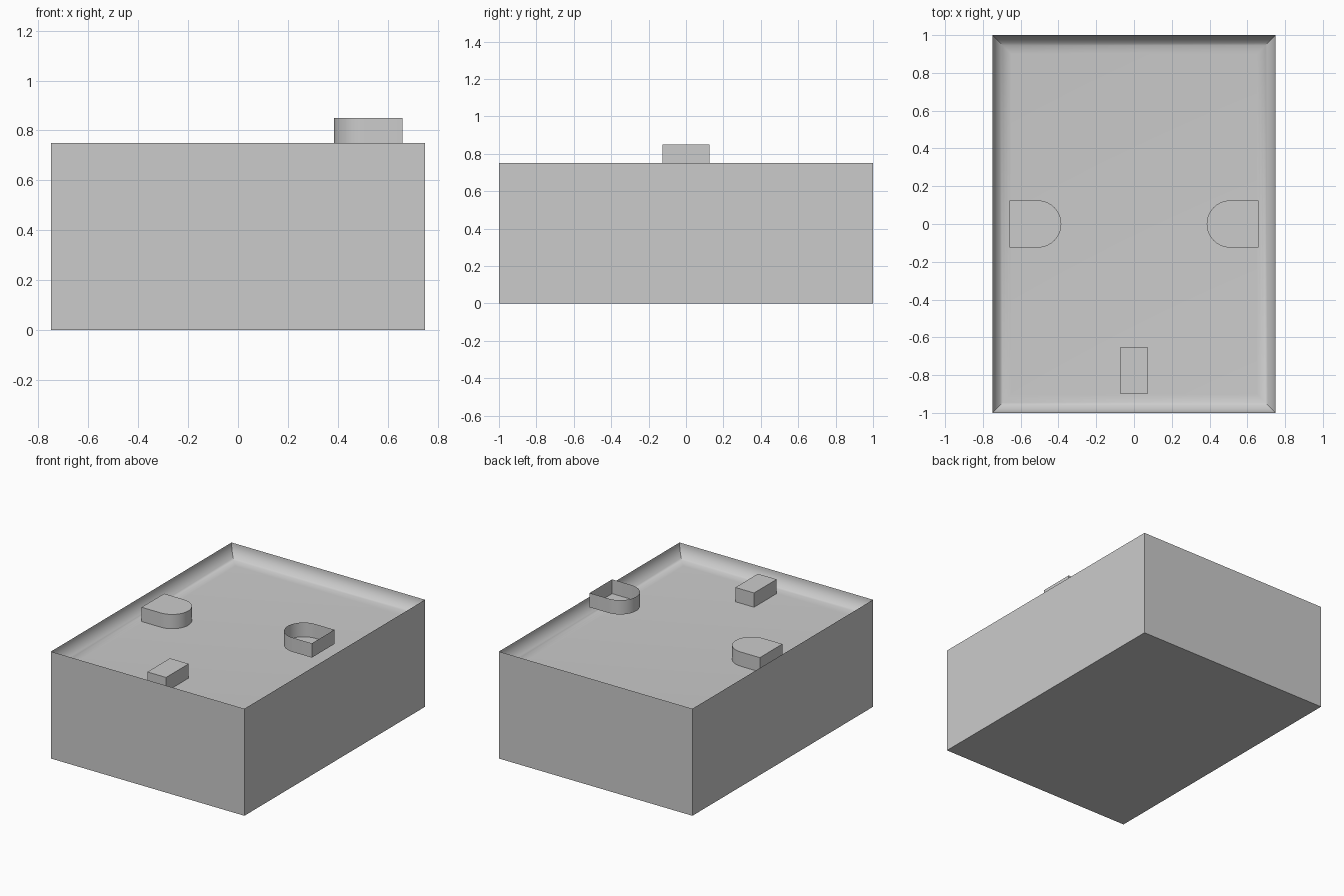
import bpy, bmesh, math

if "Cube" in bpy.data.objects:
    bpy.data.objects.remove(bpy.data.objects["Cube"])

W, D, H = 0.75, 1.0, 0.75      # half width, half depth, height
R = 0.10                       # recess depth and cove radius


def finish(name, bm, angle=None):
    bmesh.ops.recalc_face_normals(bm, faces=bm.faces[:])
    mesh = bpy.data.meshes.new(name)
    bm.to_mesh(mesh)
    bm.free()
    ob = bpy.data.objects.new(name, mesh)
    bpy.context.collection.objects.link(ob)
    if angle:
        bpy.ops.object.select_all(action='DESELECT')
        ob.select_set(True)
        bpy.context.view_layer.objects.active = ob
        bpy.ops.object.shade_smooth_by_angle(angle=math.radians(angle))
    return ob


def bridge(bm, a, b):
    n = len(a)
    for i in range(n):
        j = (i + 1) % n
        bm.faces.new((a[i], a[j], b[j], b[i]))


# Box body: stacked rectangles up the walls, then down a concave cove to the floor
def body():
    bm = bmesh.new()
    steps = 10
    profile = [(0, 0)]
    for i in range(steps + 1):
        t = math.pi / 2 * i / steps
        profile.append((R * (1 - math.cos(t)), H - R * math.sin(t)))
    rings = []
    for inset, z in profile:
        x, y = W - inset, D - inset
        rings.append([bm.verts.new((sx * x, sy * y, z))
                      for sx, sy in ((-1, -1), (1, -1), (1, 1), (-1, 1))])
    for a, b in zip(rings, rings[1:]):
        bridge(bm, a, b)
    bm.faces.new(rings[0])
    bm.faces.new(rings[-1])
    finish("box_body", bm, 40)


# D-shaped shell: round end towards the centre, one capped end, one open end
def d_shell(name, side, z_cap, z_open):
    bm = bmesh.new()
    r, cx, flat, segs = 0.125, 0.51, 0.66, 20
    outline = [(flat, r)]
    for i in range(segs + 1):
        t = math.pi / 2 + math.pi * i / segs
        outline.append((cx + r * math.cos(t), r * math.sin(t)))
    outline.append((flat, -r))
    cap, rim = ([bm.verts.new((side * x, y, z)) for x, y in outline]
                for z in (z_cap, z_open))
    bridge(bm, cap, rim)
    bm.faces.new(cap)
    finish(name, bm, 40)


# Small rectangular block near the front
def front_block():
    bm = bmesh.new()
    bmesh.ops.create_cube(bm, size=1)
    bmesh.ops.scale(bm, vec=(0.145, 0.25, R), verts=bm.verts)
    bmesh.ops.translate(bm, vec=(0, -0.775, H - R / 2), verts=bm.verts)
    finish("front_block", bm)


body()
d_shell("left_stop", -1, H, H - R)      # capped on top, resting on the floor
d_shell("right_cup", 1, H, H + R)       # upturned copy, open on top
front_block()
